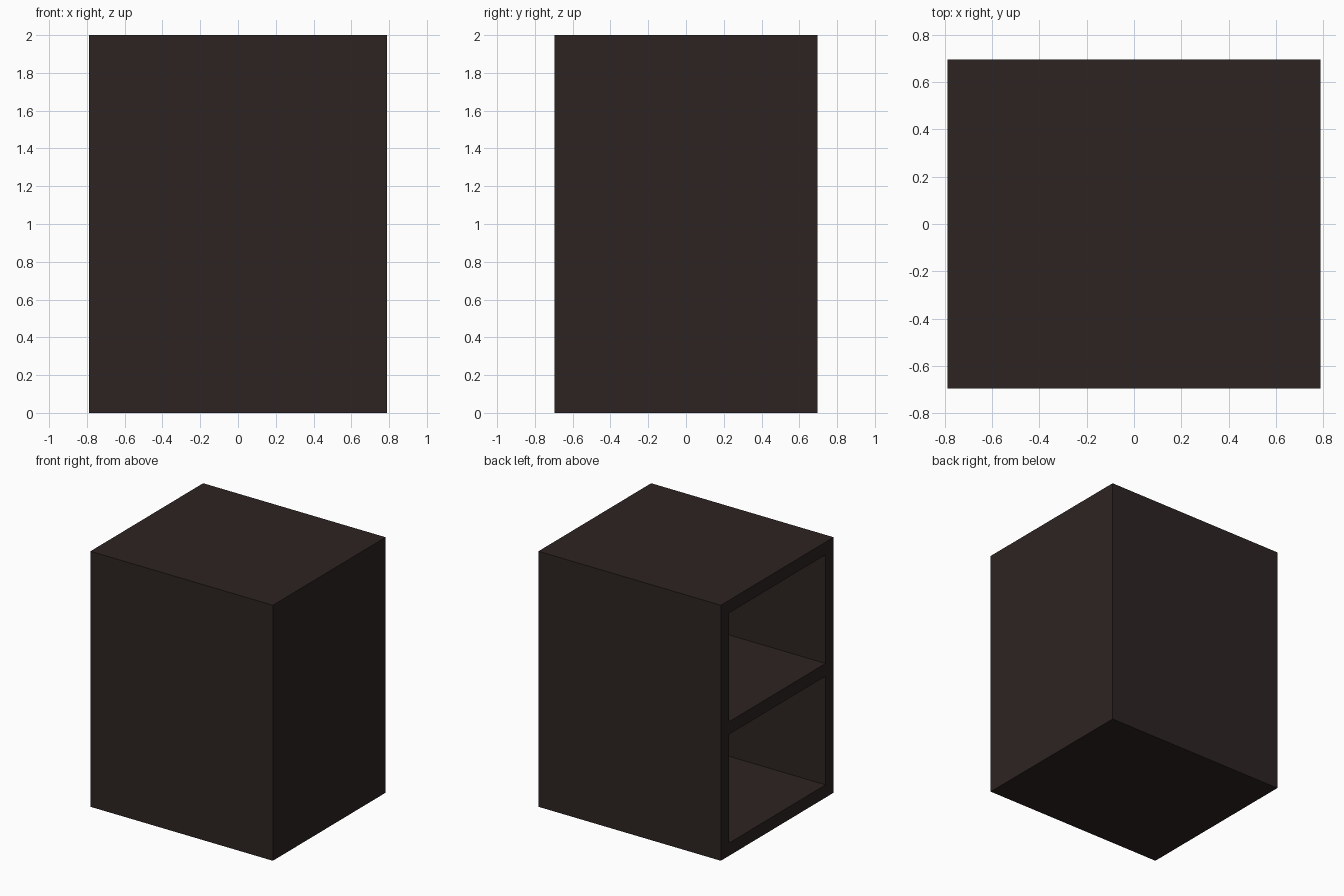
import bpy

if "Cube" in bpy.data.objects:
    bpy.data.objects.remove(bpy.data.objects["Cube"])

W, D, H = 1.58, 1.394, 2.0     # overall size
T = 0.1                        # panel thickness

wood = bpy.data.materials.new("dark brown")
wood.diffuse_color = (0.0262, 0.0172, 0.0164, 1)
wood.use_nodes = True
wood.node_tree.nodes["Principled BSDF"].inputs["Base Color"].default_value = wood.diffuse_color


def box(name, x, y, z):
    """Box from (min, max) ranges on each axis."""
    bpy.ops.mesh.primitive_cube_add(size=1)
    ob = bpy.context.object
    ob.name = name
    for v in ob.data.vertices:
        v.co = [r[0] if c < 0 else r[1] for c, r in zip(v.co, (x, y, z))]
    ob.data.materials.append(wood)
    return ob


# Solid carcass
cabinet = box("cabinet", (-W / 2, W / 2), (-D / 2, D / 2), (0, H))

# Two compartments open on the left side, separated by a middle shelf
bay = (H - 3 * T) / 2
for i in range(2):
    z0 = T + i * (bay + T)
    cutter = box("compartment_cutter", (-W / 2 - 0.2, W / 2 - T),
                 (-D / 2 + T, D / 2 - T), (z0, z0 + bay))
    cutter.hide_render = True
    mod = cabinet.modifiers.new("compartment", 'BOOLEAN')
    mod.operation = 'DIFFERENCE'
    mod.solver = 'EXACT'
    mod.object = cutter
    bpy.context.view_layer.objects.active = cabinet
    bpy.ops.object.modifier_apply(modifier=mod.name)
    bpy.data.objects.remove(cutter)
